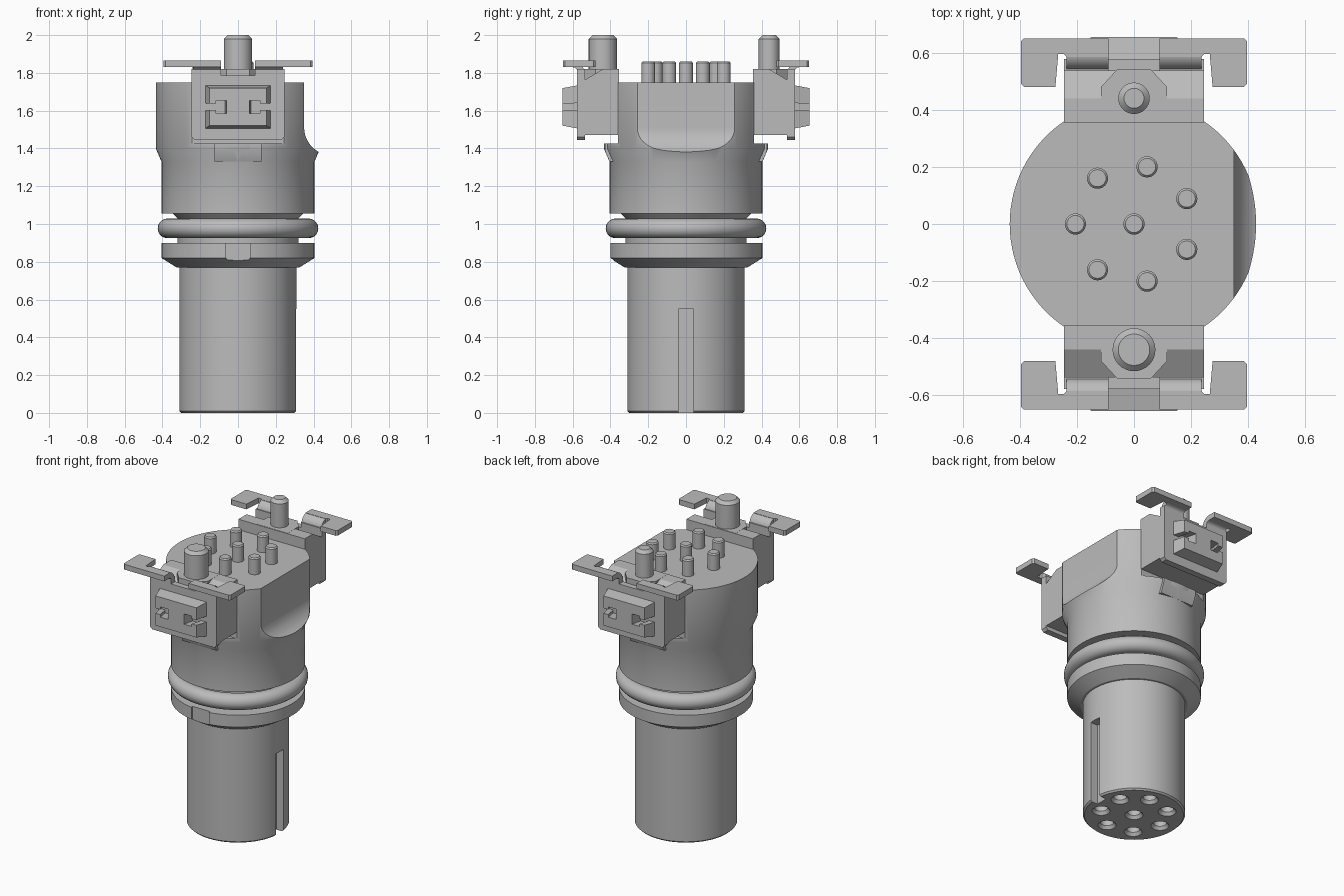
import bpy, bmesh, math
from mathutils import Vector

cube = bpy.data.objects.get("Cube")
if cube:
    bpy.data.objects.remove(cube)

grey = bpy.data.materials.new("plain grey")
grey.use_nodes = True
COLOUR = (0.5, 0.5, 0.5, 1)
grey.diffuse_color = COLOUR
grey.node_tree.nodes["Principled BSDF"].inputs["Base Color"].default_value = COLOUR


def select(ob):
    bpy.ops.object.select_all(action='DESELECT')
    ob.select_set(True)
    bpy.context.view_layer.objects.active = ob


def finish(name, bm, angle=30):
    bmesh.ops.remove_doubles(bm, verts=bm.verts, dist=1e-5)
    bmesh.ops.recalc_face_normals(bm, faces=bm.faces)
    me = bpy.data.meshes.new(name)
    bm.to_mesh(me)
    bm.free()
    me.materials.append(grey)
    ob = bpy.data.objects.new(name, me)
    bpy.context.collection.objects.link(ob)
    select(ob)
    bpy.ops.object.shade_smooth_by_angle(angle=math.radians(angle))
    return ob


def lathe(name, profile, steps=96, at=(0, 0), closed=False):
    """Turn an (r, z) profile around a vertical axis."""
    bm = bmesh.new()
    vs = [bm.verts.new((r, 0, z)) for r, z in profile]
    count = len(vs) if closed else len(vs) - 1
    es = [bm.edges.new((vs[i], vs[(i + 1) % len(vs)])) for i in range(count)]
    bmesh.ops.spin(bm, geom=vs + es, cent=(0, 0, 0), axis=(0, 0, 1),
                   angle=math.tau, steps=steps, use_duplicate=False)
    bmesh.ops.translate(bm, verts=bm.verts, vec=(*at, 0))
    return finish(name, bm)


def prism(name, pts, axis, lo, hi, tip=1.0, centre=(0, 0), bevel=0):
    """Extrude a 2D outline along an axis, with the far end scaled by tip."""
    def place(p, d, k):
        q = [c + (v - c) * k for v, c in zip(p, centre)]
        q.insert("xyz".index(axis), d)
        return Vector(q)
    bm = bmesh.new()
    a = [bm.verts.new(place(p, lo, 1)) for p in pts]
    b = [bm.verts.new(place(p, hi, tip)) for p in pts]
    bm.faces.new(a)
    bm.faces.new(b)
    for i in range(len(pts)):
        j = (i + 1) % len(pts)
        bm.faces.new((a[i], a[j], b[j], b[i]))
    if bevel:
        bmesh.ops.recalc_face_normals(bm, faces=bm.faces)
        bmesh.ops.bevel(bm, geom=bm.edges[:], offset=bevel, segments=1, affect='EDGES')
    return finish(name, bm)


def rect(x0, y0, x1, y1):
    return [(x0, y0), (x1, y0), (x1, y1), (x0, y1)]


def cut(ob, cutter):
    cutter.hide_render = True
    m = ob.modifiers.new("cut", 'BOOLEAN')
    m.operation, m.solver, m.object = 'DIFFERENCE', 'EXACT', cutter
    select(ob)
    bpy.ops.object.modifier_apply(modifier=m.name)
    bpy.data.objects.remove(cutter)


# Turned housing: plug barrel, collar, seal groove and head
housing = lathe("housing", [
    (0, 0), (0.3, 0), (0.31, 0.01), (0.31, 0.77), (0.325, 0.77), (0.405, 0.82),
    (0.405, 0.9), (0.32, 0.9), (0.32, 1.03), (0.345, 1.055), (0.405, 1.055),
    (0.405, 1.33), (0.435, 1.4), (0.435, 1.75), (0, 1.75)])

# Flat on the left of the head, run out with a curve
scoop = [(0.6, 1.9), (0.35, 1.9)]
for i in range(9):
    t = math.radians(i * 7.5)
    scoop.append((0.51 - 0.16 * math.cos(t), 1.51 - 0.15 * math.sin(t)))
scoop.append((0.6, 1.345))
cut(housing, prism("scoop_cutter", scoop, "y", -0.6, 0.6))

# Flats behind the mounting blocks
for s in (-1, 1):
    cut(housing, prism("flat_cutter", rect(-0.5, 1.425, 0.5, 1.9), "y", s * 0.36, s * 0.8))

# Key slot in the barrel and recess in the collar
cut(housing, prism("slot_cutter", rect(0.255, -0.04, 0.5, 0.04), "z", -0.1, 0.55))
cut(housing, prism("recess_cutter", [
    (-0.065, 0.95), (-0.065, 0.82), (-0.045, 0.8), (0.045, 0.8), (0.065, 0.82),
    (0.065, 0.95)], "y", -0.6, -0.385))

# Contact layout: one in the middle and a ring of seven
spots = [(0, 0)]
for i in range(7):
    a = math.pi + math.tau * i / 7
    spots.append((0.205 * math.cos(a), 0.205 * math.sin(a)))
for spot in spots:
    cut(housing, lathe("socket_cutter", [
        (0, -0.02), (0.055, -0.02), (0.055, 0), (0.04, 0.02), (0.04, 0.3), (0, 0.3)],
        24, spot))
    lathe("contact_pin", [
        (0, 1.74), (0.037, 1.74), (0.037, 1.852), (0.03, 1.86), (0, 1.86)], 24, spot)
select(housing)
bpy.ops.object.shade_smooth_by_angle(angle=math.radians(30))

# Sealing ring
ring = [(0.373 + 0.052 * math.cos(math.tau * i / 20),
         0.977 + 0.052 * math.sin(math.tau * i / 20)) for i in range(20)]
lathe("sealing_ring", ring, closed=True)


def flip(pts, s):
    return [(x, s * y) for x, y in pts]


# Mounting blocks, clips and posts on the front and back
for s, side, post in ((-1, "front", 0.075), (1, "back", 0.055)):
    prism(side + "_mounting_block", [
        (s * 0.355, 1.47), (s * 0.54, 1.47), (s * 0.54, 1.76), (s * 0.44, 1.82),
        (s * 0.355, 1.82)], "x", -0.245, 0.245)
    prism(side + "_post_boss", flip([
        (-0.115, 0.36), (0.115, 0.36), (0.115, 0.48), (0.06, 0.54), (-0.06, 0.54),
        (-0.115, 0.48)], s), "z", 1.6, 1.821)
    lathe(side + "_locating_post", [
        (0, 1.8), (post, 1.8), (post, 1.98), (post - 0.02, 2), (0, 2)], 32, (0, s * 0.44))

    # Upright clip plate with a notch for the post
    prism(side + "_clip_plate", [
        (-0.23, 1.445), (0.23, 1.445), (0.245, 1.46), (0.245, 1.82), (0.09, 1.82),
        (0.09, 1.785), (-0.09, 1.785), (-0.09, 1.82), (-0.245, 1.82), (-0.245, 1.46)],
        "y", s * 0.535, s * 0.578)

    # Raised latch in the shape of an I with hooked ends
    quarter = [(0.07, 1.66), (0.135, 1.66), (0.135, 1.64), (0.175, 1.64), (0.175, 1.735)]
    right = [(x, 3.24 - z) for x, z in reversed(quarter)] + quarter
    outline = right + [(-x, z) for x, z in reversed(right)]
    prism(side + "_latch", outline, "y", s * 0.57, s * 0.655, 0.86, (0, 1.62))

    # Small ramp under the block
    prism(side + "_ramp", [
        (s * 0.38, 1.425), (s * 0.43, 1.425), (s * 0.43, 1.39), (s * 0.405, 1.33),
        (s * 0.38, 1.33)], "x", -0.125, 0.125)

    for m in (-1, 1):
        # Solder wing and the bend that joins it to the plate
        wing = [(0.09, 0.65), (0.385, 0.65), (0.395, 0.64), (0.395, 0.49), (0.385, 0.48),
                (0.275, 0.48), (0.265, 0.595), (0.245, 0.595), (0.237, 0.585), (0.09, 0.585)]
        prism(side + "_solder_wing", [(m * x, s * y) for x, y in wing], "z", 1.83, 1.865)
        bend = []
        for radius, order in ((0.06, range(7)), (0.025, range(6, -1, -1))):
            for i in order:
                t = math.radians(i * 15)
                bend.append((s * (0.6 - radius * math.sin(t)), 1.805 + radius * math.cos(t)))
        prism(side + "_wing_bend", bend, "x", m * 0.09, m * 0.237)
